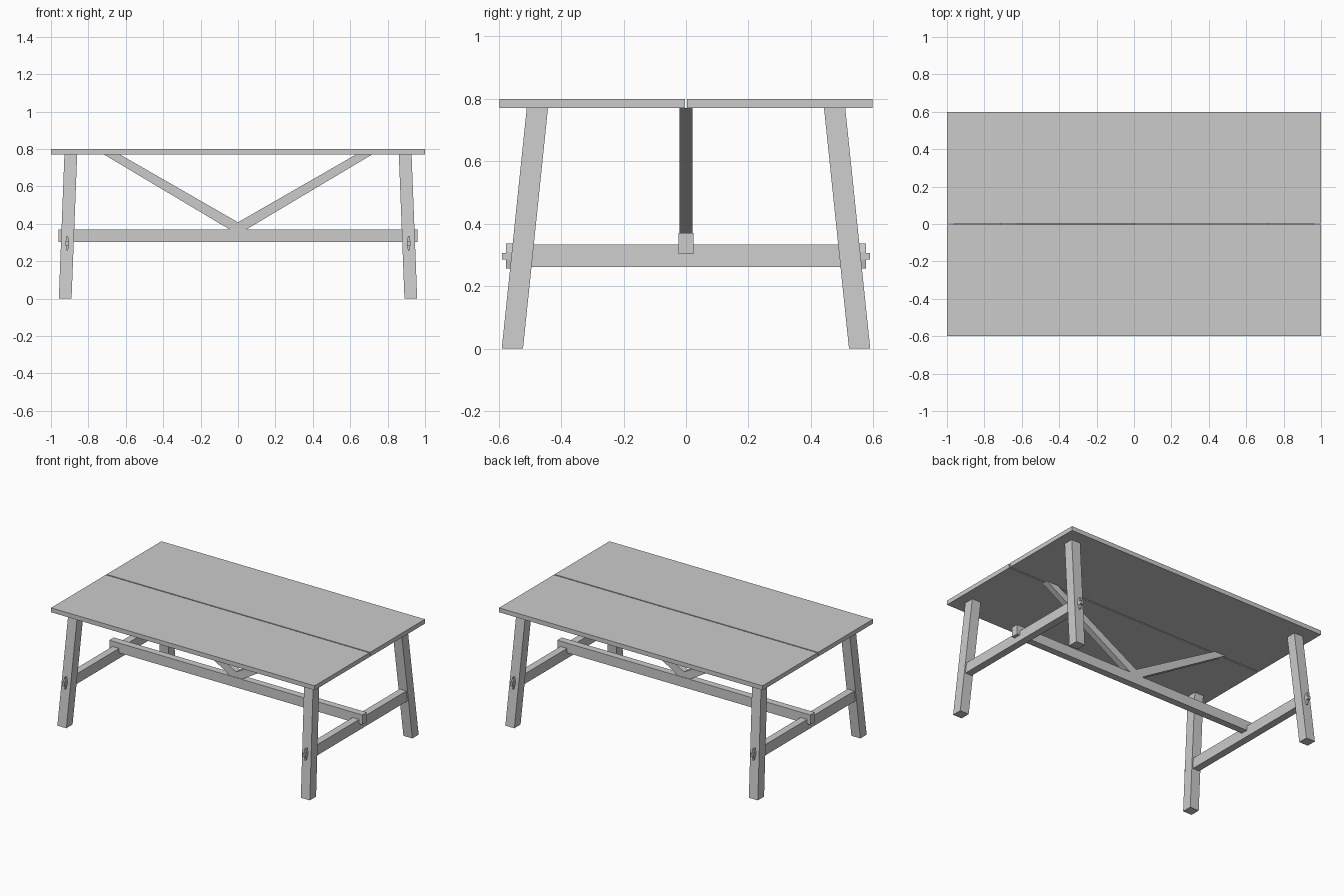
import bpy, bmesh, math

if "Cube" in bpy.data.objects:
    bpy.data.objects.remove(bpy.data.objects["Cube"])


def mesh_from(name, bm):
    bmesh.ops.recalc_face_normals(bm, faces=bm.faces)
    me = bpy.data.meshes.new(name)
    bm.to_mesh(me)
    bm.free()
    ob = bpy.data.objects.new(name, me)
    bpy.context.collection.objects.link(ob)
    return ob


def loft(name, a, b):
    """Closed prism between two matching point loops."""
    bm = bmesh.new()
    va = [bm.verts.new(p) for p in a]
    vb = [bm.verts.new(p) for p in b]
    bm.faces.new(va)
    bm.faces.new(vb[::-1])
    n = len(a)
    for i in range(n):
        j = (i + 1) % n
        bm.faces.new((va[i], vb[i], vb[j], va[j]))
    return mesh_from(name, bm)


def rect(x0, x1, y0, y1, z):
    return [(x0, y0, z), (x1, y0, z), (x1, y1, z), (x0, y1, z)]


def box(name, x0, x1, y0, y1, z0, z1):
    return loft(name, rect(x0, x1, y0, y1, z0), rect(x0, x1, y0, y1, z1))


def extrude_y(name, profile, y0, y1):
    return loft(name, [(x, y0, z) for x, z in profile],
                [(x, y1, z) for x, z in profile])


LEAN = 0.03 / 0.77  # inward lean of the legs along x


def lean_x(z):
    return 0.924 - LEAN * z


# Two tabletop boards with a thin gap
for tag, s in (("front", -1), ("back", 1)):
    ys = sorted((s * 0.004, s * 0.598))
    box(tag + "_tabletop_board", -1, 1, ys[0], ys[1], 0.77, 0.80)

for side, sx in (("left", -1), ("right", 1)):
    # Cross stretcher, leaning with the legs
    prof = [(sx * (lean_x(z) + d), z)
            for d, z in ((-0.025, 0.262), (0.025, 0.262), (0.025, 0.333), (-0.025, 0.333))]
    extrude_y(side + "_cross_stretcher", prof, -0.525, 0.525)

    # Diagonal brace from the long stretcher to the tabletop
    brace = [(0, 0.408), (0.63, 0.77), (0.716, 0.77), (0.045, 0.37), (0, 0.37)]
    extrude_y(side + "_brace", [(sx * x, z) for x, z in brace], -0.021, 0.021)

    for end, sy in (("front", -1), ("back", 1)):
        tag = f"{end}_{side}_"
        # Splayed leg, cut flat at both ends
        rows = []
        for z, y0, y1 in ((0, 0.522, 0.59), (0.77, 0.442, 0.51)):
            c = lean_x(z)
            rows.append(rect(sx * (c - 0.034), sx * (c + 0.034), sy * y0, sy * y1, z))
        loft(tag + "leg", *rows)

        # Tenon passing through the leg
        c = sx * lean_x(0.297)
        ys = sorted((sy * 0.52, sy * 0.59))
        box(tag + "tenon", c - 0.01, c + 0.01, ys[0], ys[1], 0.285, 0.306)

        # Tapered wedge locking the tenon
        wedge = [(-0.003, 0.336), (0.003, 0.336), (0.009, 0.31), (0.009, 0.285),
                 (0.003, 0.256), (-0.003, 0.256), (-0.009, 0.285), (-0.009, 0.31)]
        ys = sorted((sy * 0.552, sy * 0.576))
        extrude_y(tag + "wedge", [(c + x, z) for x, z in wedge], ys[0], ys[1])

# Long stretcher lapped over the cross stretchers
box("long_stretcher", -0.96, 0.96, -0.024, 0.024, 0.303, 0.37)
